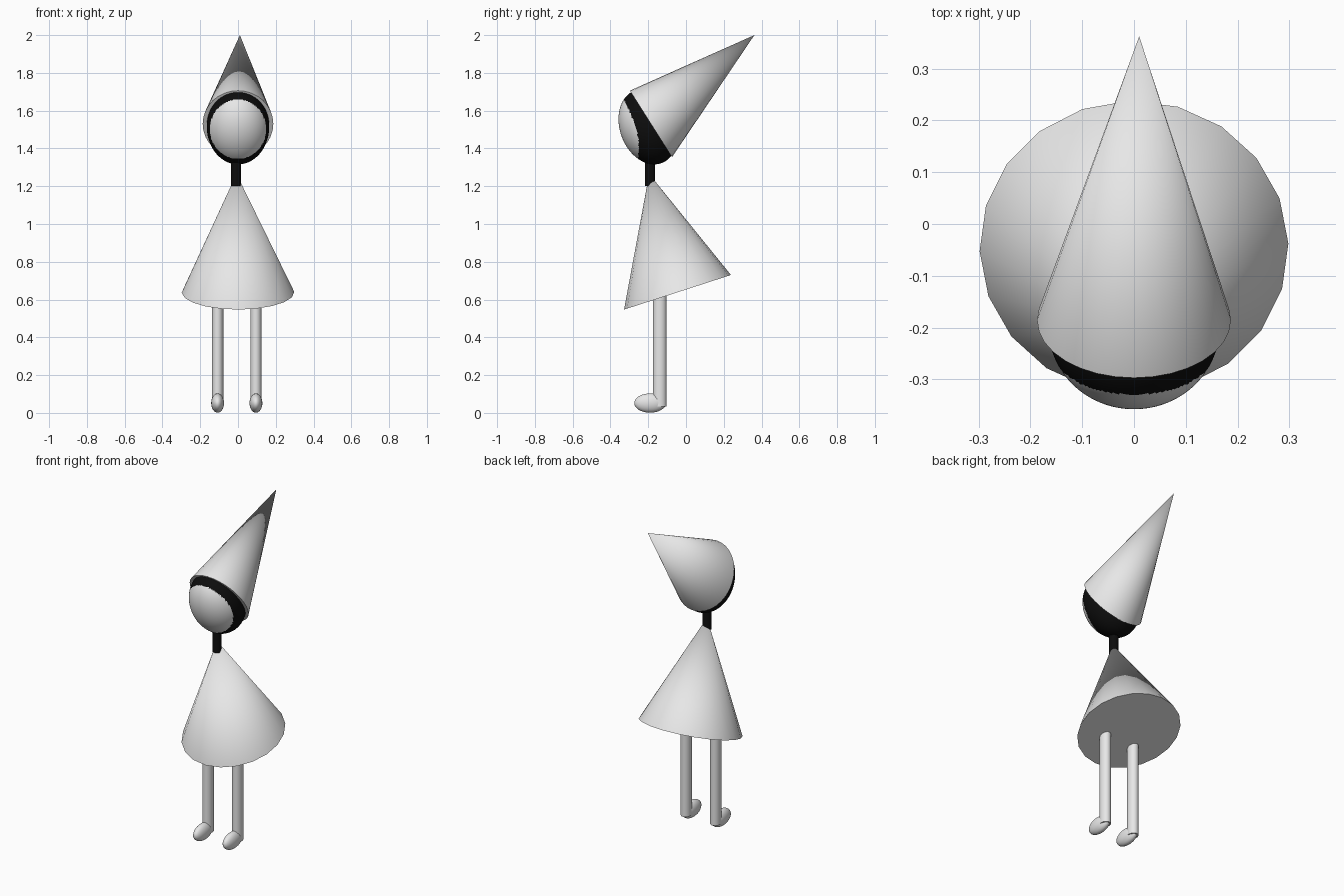
import bpy, bmesh, math
from mathutils import Matrix, Vector

if "Cube" in bpy.data.objects:
    bpy.data.objects.remove(bpy.data.objects["Cube"])


def make_material(name, value):
    m = bpy.data.materials.new(name)
    m.diffuse_color = (value, value, value, 1)
    m.use_nodes = True
    m.node_tree.nodes["Principled BSDF"].inputs["Base Color"].default_value = m.diffuse_color
    return m


WHITE = make_material("soft white", 0.8)
BLACK = make_material("black", 0.004)


def finish(name, bm, *mats):
    bmesh.ops.recalc_face_normals(bm, faces=bm.faces)
    mesh = bpy.data.meshes.new(name)
    bm.to_mesh(mesh)
    bm.free()
    for m in mats:
        mesh.materials.append(m)
    ob = bpy.data.objects.new(name, mesh)
    bpy.context.collection.objects.link(ob)
    bpy.ops.object.select_all(action='DESELECT')
    ob.select_set(True)
    bpy.context.view_layer.objects.active = ob
    bpy.ops.object.shade_smooth_by_angle(angle=math.radians(40))
    return ob


def slanted_cone(name, front, back, half_width, apex, sides, turn, mat):
    """Closed cone whose rim runs between the front and back (y, z) points."""
    f, b = Vector((0, *front)), Vector((0, *back))
    centre, v = (f + b) / 2, (b - f) / 2
    u = Vector((half_width, 0, 0))
    bm = bmesh.new()
    rim = []
    for i in range(sides):
        a = 2 * math.pi * i / sides + turn
        rim.append(bm.verts.new(centre + u * math.cos(a) + v * math.sin(a)))
    tip = bm.verts.new(apex)
    for i in range(sides):
        bm.faces.new((rim[i], rim[(i + 1) % sides], tip))
    bm.faces.new(rim)
    return finish(name, bm, mat)


def ellipsoid(centre, radii, tilt, u, v):
    bm = bmesh.new()
    mat = (Matrix.Translation(centre) @ Matrix.Rotation(tilt, 4, 'X')
           @ Matrix.Diagonal((*radii, 1)))
    bmesh.ops.create_uvsphere(bm, u_segments=u, v_segments=v, radius=1, matrix=mat)
    return bm


def tube(name, x, y, z0, z1, rx, ry, mat):
    bm = bmesh.new()
    m = Matrix.Translation((x, y, (z0 + z1) / 2)) @ Matrix.Diagonal((rx, ry, z1 - z0, 1))
    bmesh.ops.create_cone(bm, cap_ends=True, segments=20, radius1=1, radius2=1,
                          depth=1, matrix=m)
    return finish(name, bm, mat)


# Head, leaning forward, with a pale oval face
head = finish("head", ellipsoid((0, -0.2, 1.515), (0.165, 0.15, 0.205),
                                math.radians(20), 128, 80), BLACK, WHITE)
for p in head.data.polygons:
    c = p.center
    if c.y < -0.2 and (c.x / 0.149) ** 2 + ((c.z - 1.502) / 0.157) ** 2 < 1:
        p.material_index = 1

# Pointed hat swept backwards
slanted_cone("hat", (-0.297, 1.706), (-0.074, 1.354), 0.187,
             (0.01, 0.362, 2.0), 32, 0, WHITE)

# Neck and dress
tube("neck", -0.011, -0.19, 1.2, 1.36, 0.026, 0.027, BLACK)
slanted_cone("dress", (-0.328, 0.547), (0.238, 0.73), 0.298,
             (-0.008, -0.195, 1.265), 20, math.radians(1.5), WHITE)

# Legs and feet
for side, x in (("left", -0.108), ("right", 0.095)):
    tube(side + "_leg", x, -0.139, 0.035, 0.66, 0.03, 0.036, WHITE)
    finish(side + "_foot", ellipsoid((x, -0.19, 0.052), (0.034, 0.084, 0.051),
                                     0, 24, 16), WHITE)
